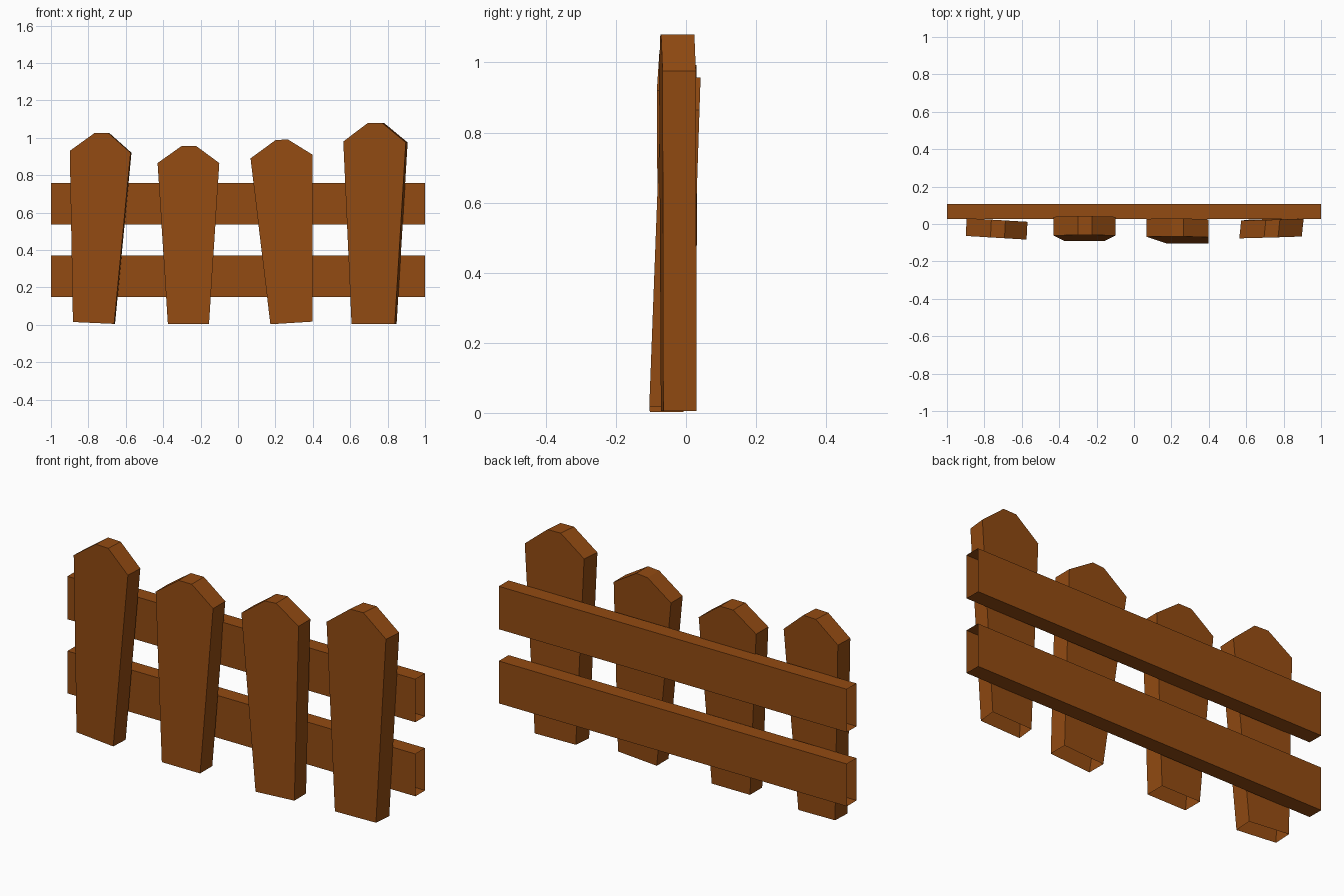
import bpy, bmesh

if "Cube" in bpy.data.objects:
    bpy.data.objects.remove(bpy.data.objects["Cube"])

wood = bpy.data.materials.new("brown wood")
wood.diffuse_color = (0.29, 0.07, 0.006, 1)
wood.use_nodes = True
wood.node_tree.nodes["Principled BSDF"].inputs["Base Color"].default_value = wood.diffuse_color


def finish(name, bm):
    bmesh.ops.recalc_face_normals(bm, faces=bm.faces)
    me = bpy.data.meshes.new(name)
    bm.to_mesh(me)
    bm.free()
    me.materials.append(wood)
    ob = bpy.data.objects.new(name, me)
    bpy.context.collection.objects.link(ob)


# Horizontal rails: four-sided tubes with open ends
def rail(name, z0, z1, y0=0.028, y1=0.108):
    bm = bmesh.new()
    loop = [(y0, z0), (y1, z0), (y1, z1), (y0, z1)]
    a = [bm.verts.new((-1, y, z)) for y, z in loop]
    b = [bm.verts.new((1, y, z)) for y, z in loop]
    for i in range(4):
        j = (i + 1) % 4
        bm.faces.new((a[i], a[j], b[j], b[i]))
    finish(name, bm)


# Pointed picket, open at the bottom, with a slight yaw and lean
def picket(name, outline, front, depth, yaw, lean, shift):
    bm = bmesh.new()
    cx = sum(p[0] for p in outline) / len(outline)

    def ring(dy, dx):
        return [bm.verts.new((x + dx, front + dy + yaw * (x - cx) + lean * z, z))
                for x, z in outline]
    f = ring(0, -shift / 2)
    b = ring(depth, shift / 2)
    bm.faces.new(f)
    bm.faces.new(b[::-1])
    for i in range(5):          # the bottom edge (last to first) stays open
        bm.faces.new((f[i], f[i + 1], b[i + 1], b[i]))
    finish(name, bm)


rail("lower_rail", 0.15, 0.37)
rail("upper_rail", 0.535, 0.758)

# Outlines run bottom right, right shoulder, tip, left shoulder, bottom left
picket("picket_1", [(-0.66, 0.005), (-0.572, 0.92), (-0.69, 1.025),
                    (-0.765, 1.025), (-0.897, 0.93), (-0.88, 0.015)],
       -0.073, 0.095, -0.06, 0.0, 0.005)
picket("picket_2", [(-0.155, 0.005), (-0.10, 0.865), (-0.225, 0.957),
                    (-0.30, 0.957), (-0.43, 0.865), (-0.375, 0.005)],
       -0.09, 0.1, 0.0, 0.033, 0.0)
picket("picket_3", [(0.397, 0.017), (0.398, 0.91), (0.265, 0.992),
                    (0.20, 0.987), (0.067, 0.89), (0.173, 0.003)],
       -0.104, 0.096, -0.01, 0.038, 0.0)
picket("picket_4", [(0.843, 0.005), (0.902, 0.975), (0.775, 1.08),
                    (0.70, 1.08), (0.568, 0.98), (0.612, 0.005)],
       -0.068, 0.095, 0.03, -0.004, 0.01)
